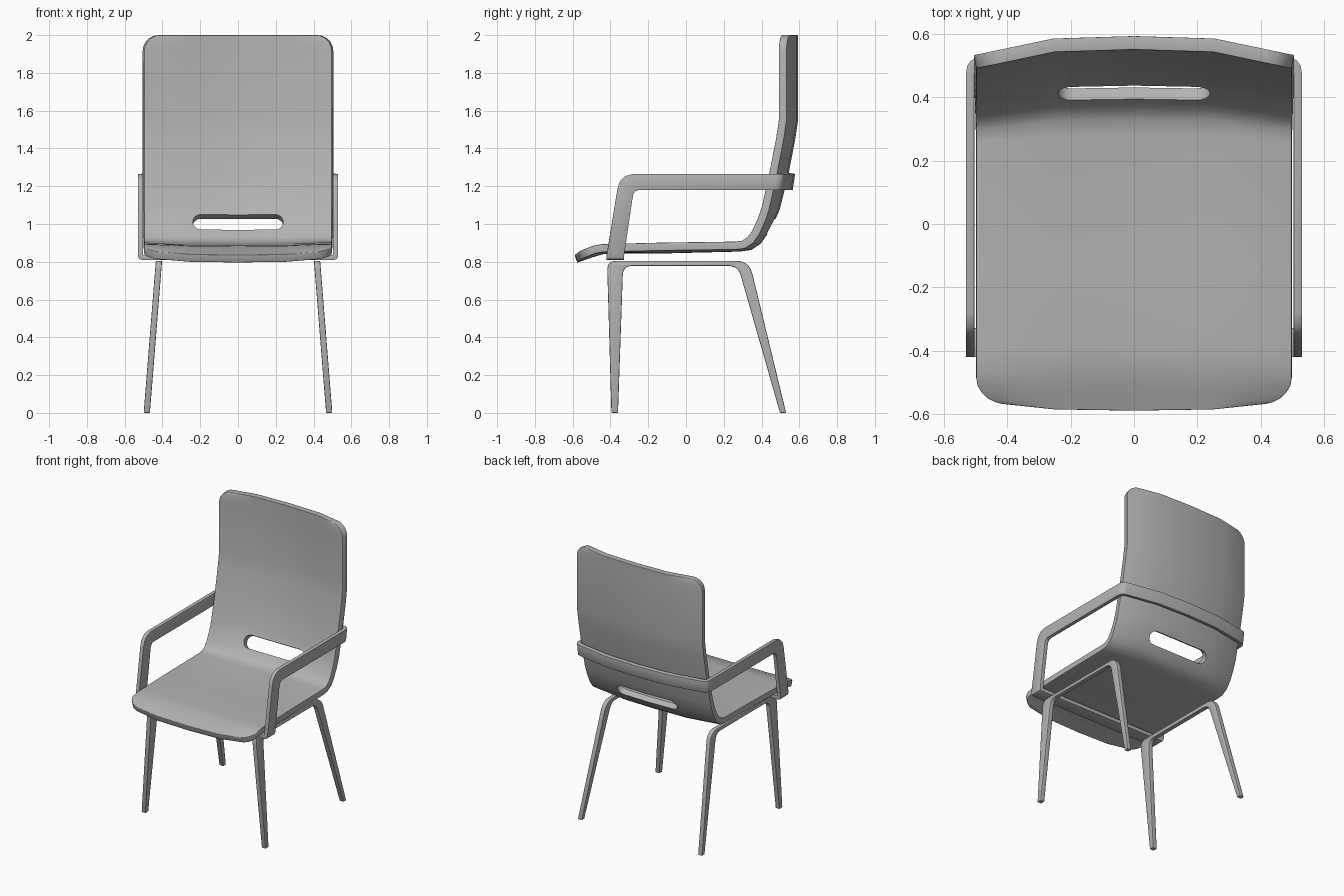
import bpy, bmesh, math

if "Cube" in bpy.data.objects:
    bpy.data.objects.remove(bpy.data.objects["Cube"], do_unlink=True)

grey = bpy.data.materials.new("plain_grey")
grey.use_nodes = True
grey.diffuse_color = (0.45, 0.45, 0.45, 1)
grey.node_tree.nodes["Principled BSDF"].inputs["Base Color"].default_value = grey.diffuse_color


def make(name, verts, faces):
    mesh = bpy.data.meshes.new(name)
    mesh.from_pydata(verts, [], faces)
    mesh.materials.append(grey)
    obj = bpy.data.objects.new(name, mesh)
    bpy.context.collection.objects.link(obj)
    return obj


def grid(name, rows):
    """Quad sheet through equal rows of points."""
    n = len(rows[0])
    faces = [(i * n + j, i * n + n + j, i * n + n + j + 1, i * n + j + 1)
             for i in range(len(rows) - 1) for j in range(n - 1)]
    return make(name, [p for row in rows for p in row], faces)


def prism(name, outline, place):
    """Solid between two copies of an outline; place(point, side) gives 3D."""
    n = len(outline)
    verts = [place(p, s) for s in (0, 1) for p in outline]
    faces = [tuple(range(n)), tuple(range(n, 2 * n))]
    faces += [(i, (i + 1) % n, n + (i + 1) % n, n + i) for i in range(n)]
    obj = make(name, verts, faces)
    bm = bmesh.new()
    bm.from_mesh(obj.data)
    bmesh.ops.recalc_face_normals(bm, faces=bm.faces)
    bm.to_mesh(obj.data)
    bm.free()
    return obj


def rounded(points, steps=5):
    """Outline with each (y, z, radius-length) corner softened."""
    out = []
    for k, (a, b, r) in enumerate(points):
        if not r:
            out.append((a, b))
            continue
        ends = []
        for q in (points[k - 1], points[(k + 1) % len(points)]):
            d = math.hypot(q[0] - a, q[1] - b)
            ends.append((a + (q[0] - a) * r / d, b + (q[1] - b) * r / d))
        for i in range(steps + 1):
            t = i / steps
            out.append(tuple((1 - t) ** 2 * ends[0][m] + 2 * t * (1 - t) * (a, b)[m]
                             + t * t * ends[1][m] for m in (0, 1)))
    return out


def mod(obj, kind, **settings):
    m = obj.modifiers.new(kind.title(), kind)
    for key, value in settings.items():
        setattr(m, key, value)


def finish(obj):
    bpy.ops.object.select_all(action='DESELECT')
    obj.select_set(True)
    bpy.context.view_layer.objects.active = obj
    bpy.ops.object.convert(target='MESH')
    bpy.ops.object.shade_smooth_by_angle(angle=math.radians(35))


# Shell profile: centre y, z then edge y, z, from the top to the front lip
HALF, RADIUS = 0.497, 0.085
profile = [
    (.55, 2.0, .49, 2.0), (.55, 1.55, .49, 1.55), (.535, 1.45, .475, 1.45),
    (.50, 1.27, .44, 1.27), (.455, 1.09, .40, 1.09), (.433, 1.04, .38, 1.03),
    (.395, .97, .35, .965), (.365, .927, .325, .93), (.33, .904, .295, .911),
    (.28, .897, .26, .907), (-.12, .887, -.12, .902), (-.40, .887, -.40, .895),
    (-.45, .882, -.45, .893), (-.51, .864, -.49, .886), (-.59, .836, -.56, .86)]


def between(a, b, t):
    return tuple(p + (q - p) * t for p, q in zip(a, b))


# Extra rows at both ends carry the rounded corners
stations = []
arc = [(1 - math.cos(math.radians(a))) for a in (0, 18, 36, 54, 72, 90)]
inset = [1 - math.sin(math.radians(a)) for a in (0, 18, 36, 54, 72, 90)]
for d, w in zip(arc, inset):
    stations.append((between(profile[0], profile[1], d * RADIUS / .45), w * RADIUS))
stations += [(p, 0) for p in profile[1:-2]]
for d, w in reversed(list(zip(arc, inset))):
    stations.append((between(profile[-1], profile[-2], d), w * RADIUS))


def bow(x):
    x = abs(x)
    return .13 * x / .25 if x < .25 else .13 + .87 * (x - .25) / .25


rows = []
for (cy, cz, ey, ez), cut in stations:
    w = HALF - cut
    rows.append([(x, cy + (ey - cy) * bow(x), cz + (ez - cz) * bow(x))
                 for x in (-w, -.25, 0, .25, w)])
shell = grid("seat_shell", rows)
mod(shell, 'SOLIDIFY', thickness=.043, offset=-1, use_even_offset=True)
mod(shell, 'BEVEL', width=.01, segments=3, limit_method='ANGLE', angle_limit=math.radians(50))

# Slot through the lower back, square to its slope
slot_outline = [(side * .195 + .045 * math.cos(a), .045 * math.sin(a))
                for side, start in ((1, -90), (-1, 90))
                for a in (math.radians(start + 20 * i) for i in range(10))]
slot = prism("slot_cutter", slot_outline, lambda p, s: (p[0], s * .24 - .12, p[1]))
slot.location = (0, .413, 1.01)
slot.rotation_euler.x = math.radians(-32)
slot.hide_render = True
mod(shell, 'BOOLEAN', operation='DIFFERENCE', solver='EXACT', object=slot)
finish(shell)
bpy.data.objects.remove(slot, do_unlink=True)

# One ribbon: under the seat, up the post, along the arm, round the back
ribbon = [((x, -.42, z), (x, -.328, z)) for x, z in
          ((0, .81), (.51, .81), (.524, .816), (.53, .83))]
ribbon += [((.53, oy, oz), (.53, iy, iz)) for oy, oz, iy, iz in (
    (-.364, 1.18, -.284, 1.13), (-.352, 1.222, -.279, 1.157),
    (-.323, 1.253, -.268, 1.173), (-.28, 1.265, -.25, 1.18))]
ribbon += [((x, y, 1.265), (x, y - .013, 1.18)) for x, y in (
    (.53, .475), (.526, .50), (.513, .517), (.49, .525), (.25, .569), (0, .578))]
arms = make("arm_ribbon", [p for pair in ribbon for p in pair],
            [(2 * i, 2 * i + 2, 2 * i + 3, 2 * i + 1) for i in range(len(ribbon) - 1)])
mod(arms, 'MIRROR', use_clip=True)
mod(arms, 'SOLIDIFY', thickness=.026, offset=1, use_even_offset=True)
mod(arms, 'BEVEL', width=.004, segments=2, limit_method='ANGLE', angle_limit=math.radians(50))
finish(arms)

# Side frames: front leg, rail and back leg in one splayed piece
frame = rounded([(-.395, 0, 0), (-.418, .805, .05), (.335, .805, .07), (.53, 0, 0),
                 (.498, 0, 0), (.275, .778, .05), (-.333, .778, .05), (-.36, 0, 0)])
for name, side in (("left_leg_frame", 1), ("right_leg_frame", -1)):
    legs = prism(name, frame, lambda p, s: (
        side * (.402 + .033 * s + (.805 - p[1]) * .08), p[0], p[1]))
    mod(legs, 'BEVEL', width=.005, segments=2, limit_method='ANGLE', angle_limit=math.radians(50))
    finish(legs)
